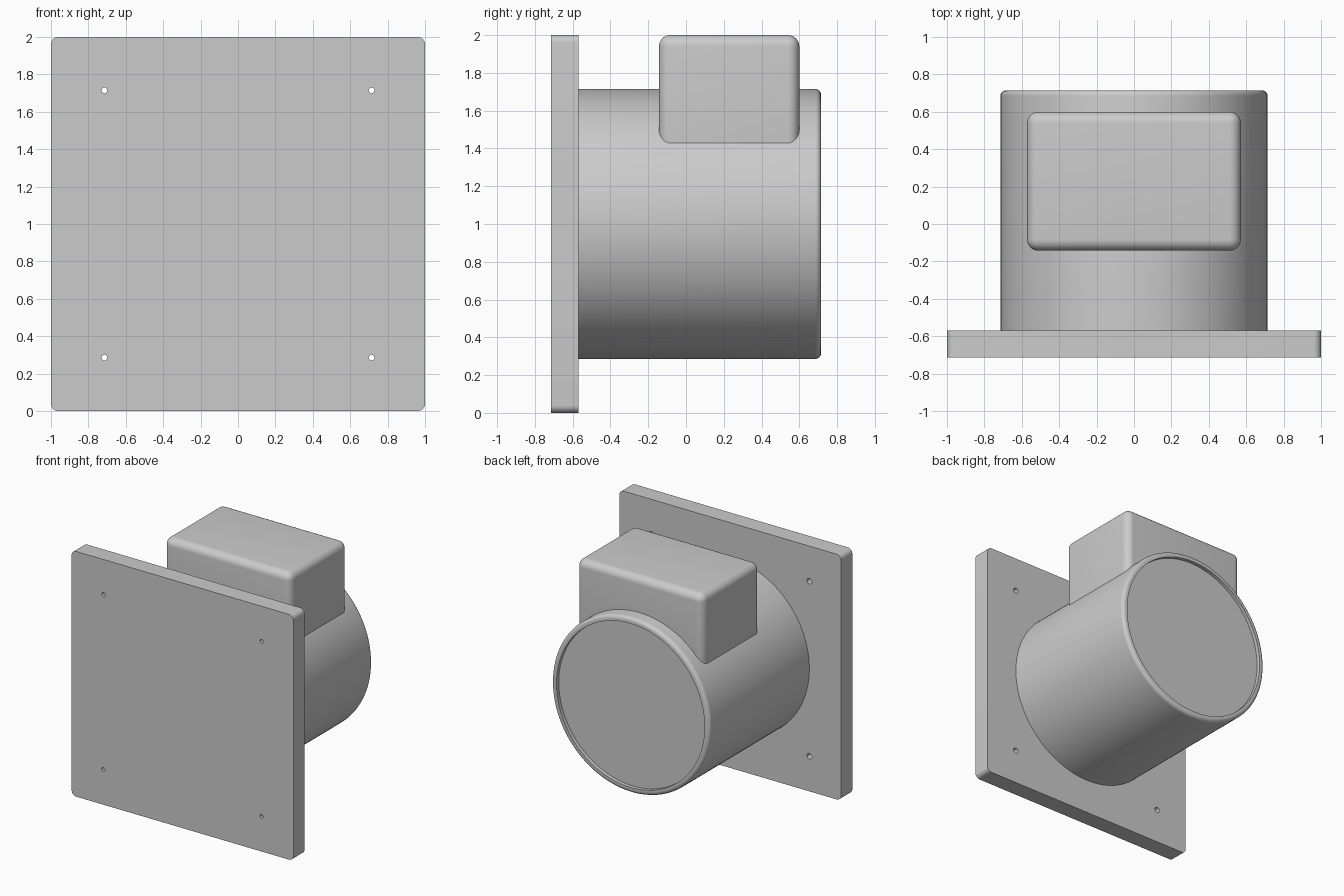
import bpy, bmesh, math
from mathutils import Matrix, Vector

cube = bpy.data.objects.get("Cube")
if cube:
    bpy.data.objects.remove(cube, do_unlink=True)

# Single grey finish
grey = bpy.data.materials.new("plain_grey")
grey.use_nodes = True
colour = (0.6, 0.6, 0.6, 1)
grey.diffuse_color = colour
grey.node_tree.nodes["Principled BSDF"].inputs["Base Color"].default_value = colour


def make_object(name, bm):
    bmesh.ops.recalc_face_normals(bm, faces=bm.faces)
    mesh = bpy.data.meshes.new(name)
    bm.to_mesh(mesh)
    bm.free()
    mesh.materials.append(grey)
    obj = bpy.data.objects.new(name, mesh)
    bpy.context.collection.objects.link(obj)
    return obj


def select_only(obj):
    bpy.ops.object.select_all(action="DESELECT")
    obj.select_set(True)
    bpy.context.view_layer.objects.active = obj


def smooth(obj):
    select_only(obj)
    bpy.ops.object.shade_smooth_by_angle(angle=math.radians(30))


def rounded_box(name, low, high, radius, segments, keep=lambda direction: True):
    """Box between two corners, rounding the edges whose direction passes keep."""
    low, high = Vector(low), Vector(high)
    bm = bmesh.new()
    matrix = Matrix.Translation((low + high) / 2) @ Matrix.Diagonal((*(high - low), 1))
    bmesh.ops.create_cube(bm, size=1, matrix=matrix)
    edges = [e for e in bm.edges if keep(e.verts[1].co - e.verts[0].co)]
    bmesh.ops.bevel(bm, geom=edges, offset=radius, segments=segments,
                    profile=0.5, affect="EDGES")
    return make_object(name, bm)


BACK = 1.43 / 2
PLATE_BACK = -0.57
RADIUS = 0.714

# Square mounting plate with rounded corners
plate = rounded_box("mounting_plate", (-1, -BACK, 0), (1, PLATE_BACK, 2), 0.04, 8,
                    lambda d: abs(d.y) > 0.01)

# Four screw holes, slightly wider at the back
bm = bmesh.new()
for x in (-RADIUS, RADIUS):
    for z in (1 - RADIUS, 1 + RADIUS):
        centre = Matrix.Translation((x, (PLATE_BACK - BACK) / 2, z))
        bmesh.ops.create_cone(bm, cap_ends=True, segments=24, radius1=0.023,
                              radius2=0.015, depth=0.16,
                              matrix=centre @ Matrix.Rotation(math.pi / 2, 4, "X"))
cutter = make_object("screw_hole_cutter", bm)
cutter.hide_render = True
cut = plate.modifiers.new("screw_holes", "BOOLEAN")
cut.object = cutter
cut.operation = "DIFFERENCE"
cut.solver = "EXACT"
select_only(plate)
bpy.ops.object.modifier_apply(modifier=cut.name)
bpy.data.objects.remove(cutter, do_unlink=True)
smooth(plate)

# Round drum: lathed wall, rounded rim and shallow recessed end
fillet = 0.03
profile = [(0, PLATE_BACK - 0.03), (RADIUS, PLATE_BACK - 0.03)]
for i in range(7):
    a = i / 6 * math.pi / 2
    profile.append((RADIUS - fillet + fillet * math.cos(a),
                    BACK - fillet + fillet * math.sin(a)))
profile += [(0.668, BACK), (0.668, BACK - 0.03), (0, BACK - 0.03)]
bm = bmesh.new()
verts = [bm.verts.new((r, y, 1)) for r, y in profile]
edges = [bm.edges.new(pair) for pair in zip(verts, verts[1:])]
bmesh.ops.spin(bm, geom=verts + edges, cent=(0, 0, 1), axis=(0, 1, 0),
               angle=math.tau, steps=128, use_duplicate=False)
bmesh.ops.remove_doubles(bm, verts=bm.verts, dist=0.0001)
smooth(make_object("drum", bm))

# Rounded terminal box sunk into the top of the drum
smooth(rounded_box("terminal_box", (-0.571, -0.143, 1.3), (0.571, 0.6, 2), 0.06, 8))
